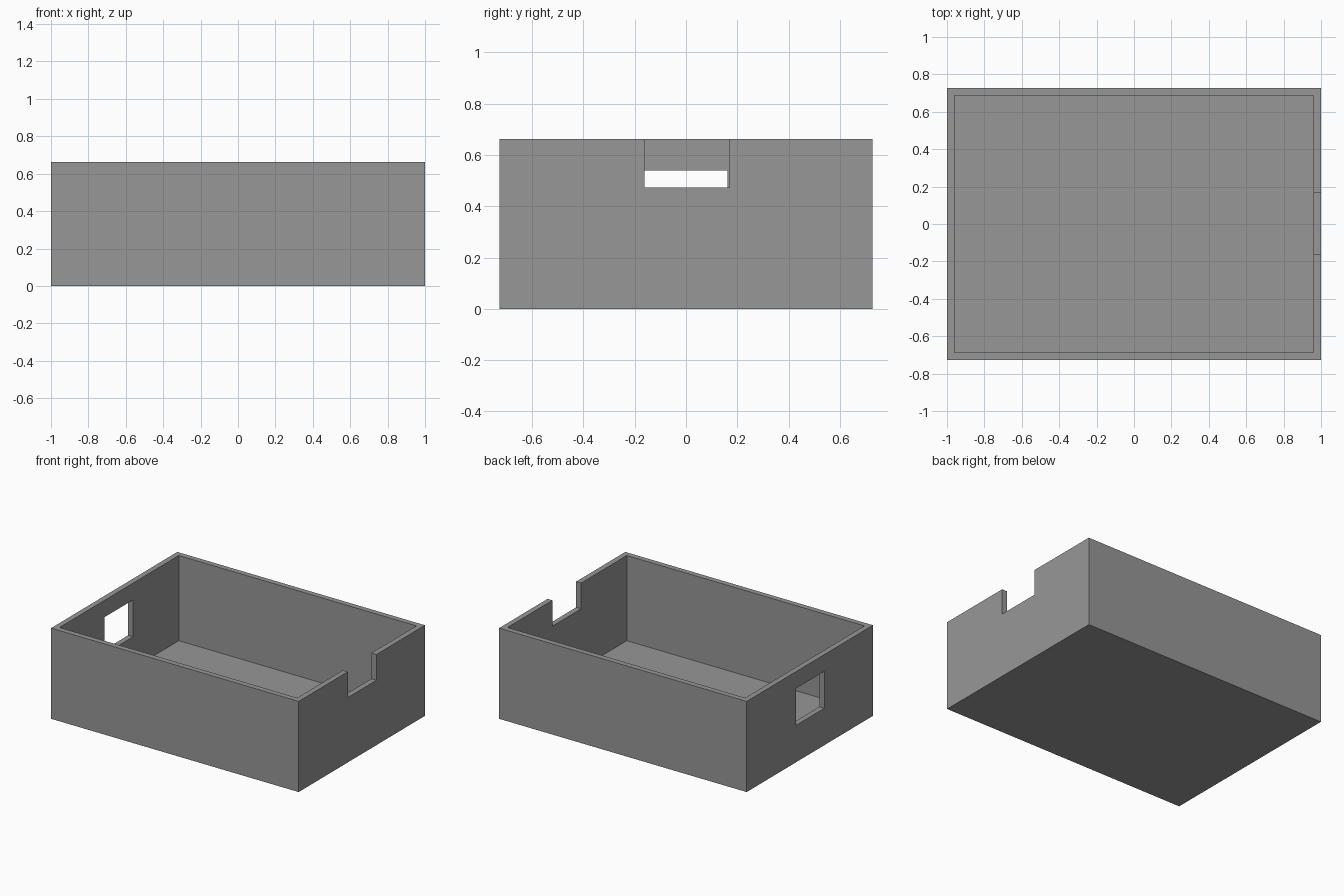
import bpy

if "Cube" in bpy.data.objects:
    bpy.data.objects.remove(bpy.data.objects["Cube"])

HX, HY, H = 1.0, 0.728, 0.662   # half length, half width, height
T = 0.04                        # wall and floor thickness

gray = bpy.data.materials.new("plain gray")
gray.diffuse_color = (0.31, 0.31, 0.31, 1)
gray.use_nodes = True
gray.node_tree.nodes["Principled BSDF"].inputs["Base Color"].default_value = gray.diffuse_color


def box(name, lo, hi):
    """Axis-aligned box between two corners."""
    bpy.ops.mesh.primitive_cube_add(
        size=1, location=[(a + b) / 2 for a, b in zip(lo, hi)])
    ob = bpy.context.object
    ob.name = name
    ob.scale = [b - a for a, b in zip(lo, hi)]
    bpy.ops.object.transform_apply(location=True, rotation=False, scale=True)
    ob.data.materials.append(gray)
    return ob


# Open tray body
tray = box("tray", (-HX, -HY, 0), (HX, HY, H))

# Hollow interior, open notch in the right wall, window in the left wall
cutters = [
    box("interior_cutter", (-HX + T, -HY + T, T), (HX - T, HY - T, H + 0.2)),
    box("notch_cutter", (HX - 2 * T, -0.162, 0.474), (HX + 0.1, 0.169, H + 0.1)),
    box("window_cutter", (-HX - 0.1, -0.167, 0.27), (-HX + 2 * T, 0.161, 0.539)),
]
for cutter in cutters:
    mod = tray.modifiers.new(cutter.name, 'BOOLEAN')
    mod.operation = 'DIFFERENCE'
    mod.solver = 'EXACT'
    mod.object = cutter

# Apply the cuts, then discard the helpers
bpy.context.view_layer.objects.active = tray
for mod in list(tray.modifiers):
    bpy.ops.object.modifier_apply(modifier=mod.name)
for cutter in cutters:
    bpy.data.objects.remove(cutter, do_unlink=True)
